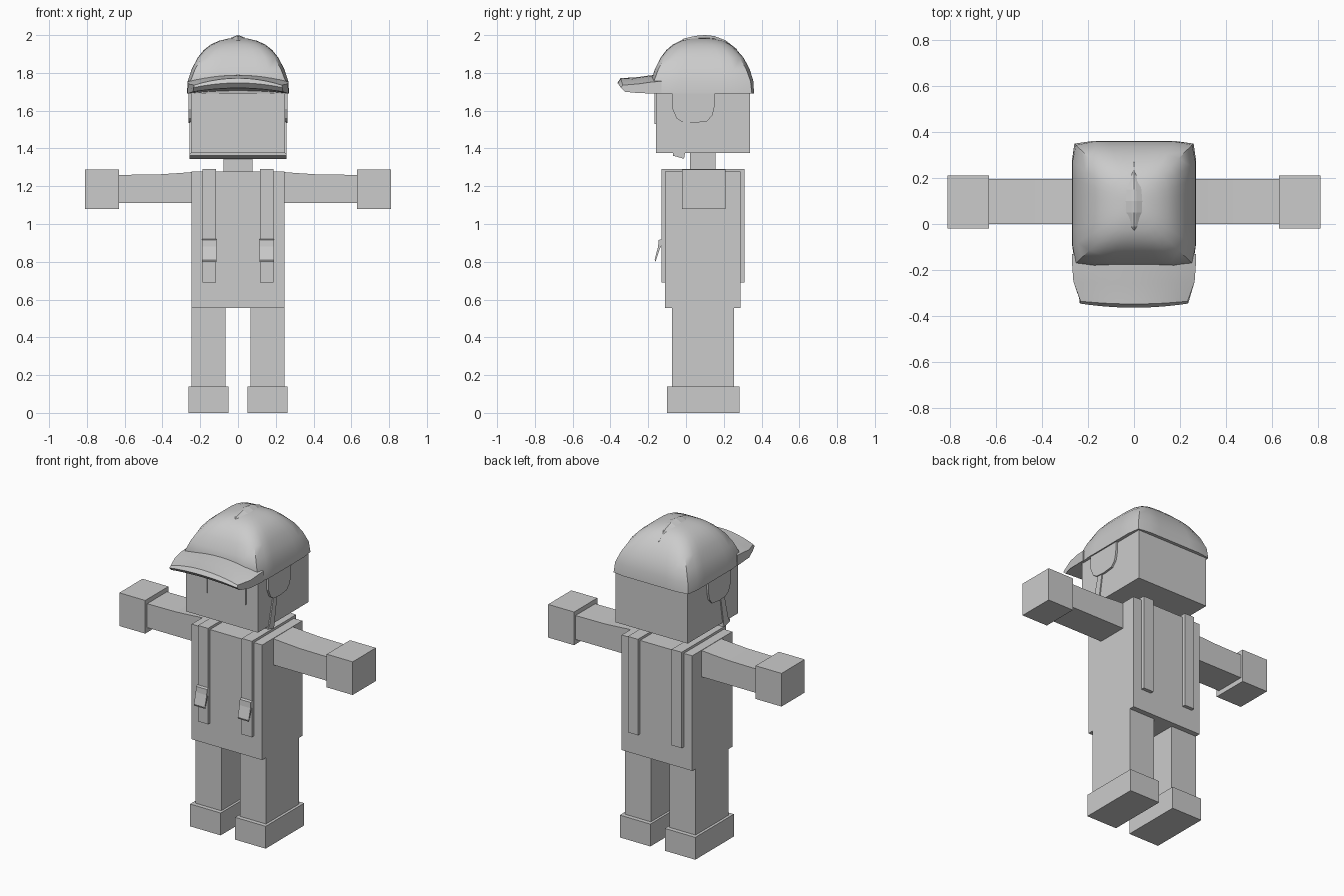
import bpy, bmesh, math

if "Cube" in bpy.data.objects:
    bpy.data.objects.remove(bpy.data.objects["Cube"])

grey = bpy.data.materials.new("light_grey")
grey.diffuse_color = (0.6, 0.6, 0.6, 1)
grey.use_nodes = True
grey.node_tree.nodes["Principled BSDF"].inputs["Base Color"].default_value = grey.diffuse_color


def make(name, verts, faces, smooth=None):
    """Mesh object with consistent outward normals."""
    me = bpy.data.meshes.new(name)
    me.from_pydata(verts, [], faces)
    bm = bmesh.new()
    bm.from_mesh(me)
    bmesh.ops.recalc_face_normals(bm, faces=bm.faces)
    bm.to_mesh(me)
    bm.free()
    me.materials.append(grey)
    ob = bpy.data.objects.new(name, me)
    bpy.context.collection.objects.link(ob)
    if smooth:
        bpy.ops.object.select_all(action='DESELECT')
        ob.select_set(True)
        bpy.context.view_layer.objects.active = ob
        bpy.ops.object.shade_smooth_by_angle(angle=math.radians(smooth))
    return ob


def loft(name, rings, smooth=None):
    """Skin closed rings of equal length and cap both ends."""
    n = len(rings[0])
    verts = [p for r in rings for p in r]
    faces = [(i * n + j, i * n + (j + 1) % n, (i + 1) * n + (j + 1) % n, (i + 1) * n + j)
             for i in range(len(rings) - 1) for j in range(n)]
    faces += [tuple(range(n)), tuple(range(len(verts) - n, len(verts)))]
    return make(name, verts, faces, smooth)


def box(name, x0, x1, y0, y1, z0, z1):
    return loft(name, [[(x0, y0, z), (x1, y0, z), (x1, y1, z), (x0, y1, z)] for z in (z0, z1)])


def plate(name, x0, x1, yz):
    """Side outline extruded along x."""
    return loft(name, [[(x, y, z) for y, z in yz] for x in (x0, x1)])


# Body
box("torso", -.245, .245, -.11, .288, .555, 1.277)
box("neck", -.078, .078, .02, .157, 1.27, 1.38)
box("head", -.25, .25, -.16, .34, 1.375, 1.72)

for side, s in (("left", -1), ("right", 1)):
    def sbox(name, a, b, *rest):
        return box(side + "_" + name, min(s * a, s * b), max(s * a, s * b), *rest)

    # Legs, shoes and hands
    sbox("shoe", .05, .262, -.10, .282, 0, .14)
    sbox("leg", .065, .245, -.073, .255, .14, .56)
    sbox("hand", .63, .81, -.02, .21, 1.08, 1.288)
    # Arm with a slightly raised shoulder
    loft(side + "_arm", [[(s * x, 0, 1.11), (s * x, .195, 1.11), (s * x, .195, z), (s * x, 0, z)]
                         for x, z in ((.24, 1.275), (.32, 1.269), (.43, 1.262), (.64, 1.26))])
    # Strap running over the shoulder, front and back
    plate(side + "_strap", s * .117, s * .187,
          [(-.13, .69), (-.13, 1.292), (.31, 1.292), (.31, .69), (.288, .69),
           (.288, 1.277), (-.11, 1.277), (-.11, .69)])
    # Hinged buckle
    plate(side + "_buckle", s * .114, s * .19,
          [(-.128, .92), (-.145, .915), (-.148, .88), (-.166, .81), (-.162, .80), (-.138, .87), (-.128, .89)])
    # Eye plate
    sbox("eye", .10, .17, -.166, -.159, 1.53, 1.70)
    # Ear guard and chin strap side
    plate(side + "_ear_guard", s * .248, s * .262,
          [(-.075, 1.70), (-.072, 1.61), (-.05, 1.56), (-.02, 1.54), (.04, 1.535),
           (.11, 1.543), (.14, 1.575), (.15, 1.62), (.155, 1.70)])
    plate(side + "_chin_strap", s * .248, s * .257,
          [(-.01, 1.56), (.025, 1.56), (-.01, 1.347), (-.06, 1.36)])

plate("chin_strap_base", -.257, .257, [(-.07, 1.362), (-.07, 1.377), (-.012, 1.377), (-.01, 1.345)])

# Cap crown: boxy rings that round off towards the top
# (height, half width, front y, back y, squareness)
levels = [(1.69, .27, -.17, .36, 16), (1.755, .267, -.185, .357, 12), (1.82, .245, -.165, .337, 9),
          (1.88, .214, -.135, .305, 7), (1.92, .182, -.105, .27, 5), (1.95, .145, -.07, .237, 4),
          (1.97, .10, -.03, .20, 3), (1.982, .05, .03, .14, 2.2)]
rings = []
for z, hx, yf, yb, p in levels:
    ring = []
    for k in range(32):
        a = k * math.tau / 32
        c, d = math.cos(a), math.sin(a)
        r = (abs(c) ** p + abs(d) ** p) ** (-1 / p)
        ring.append((hx * r * c, (yf + yb) / 2 + (yb - yf) / 2 * r * d, z))
    rings.append(ring)
loft("cap_crown", rings, 35)

# Ridge along the top of the cap
ridge = []
for y, z, w in ((-.07, 1.945, .003), (-.01, 1.982, .022), (.05, 1.996, .034),
                (.10, 2.0, .036), (.15, 1.995, .032), (.21, 1.972, .02), (.27, 1.925, .003)):
    ridge.append([(-w, y, z - .014), (-w * .3, y, z - .003), (0, y, z), (w * .3, y, z - .003),
                  (w, y, z - .014), (0, y, z - .04)])
loft("cap_ridge", ridge)

# Cap brim: arched cross-sections swept from side to side
brim = []
for i in range(-6, 7):
    u = i / 6
    k = 1 - u * u                      # 1 in the middle, 0 at the sides
    brim.append([(.268 * u, -.13, 1.755 + .035 * k),
                 (.268 * u, -.18 - .01 * k, 1.752 + .035 * k),
                 (.263 * u, -.25 - .01 * k, 1.742 + .035 * k),
                 (.232 * u, -.335 - .012 * k, 1.735 + .037 * k),
                 (.235 * u, -.345 - .018 * k, 1.722 + .025 * k),
                 (.238 * u, -.322 - .015 * k, 1.70 + .02 * k),
                 (.263 * u, -.25, 1.693 + .02 * k),
                 (.268 * u, -.13, 1.69 + .012 * k)])
loft("cap_brim", brim, 30)
